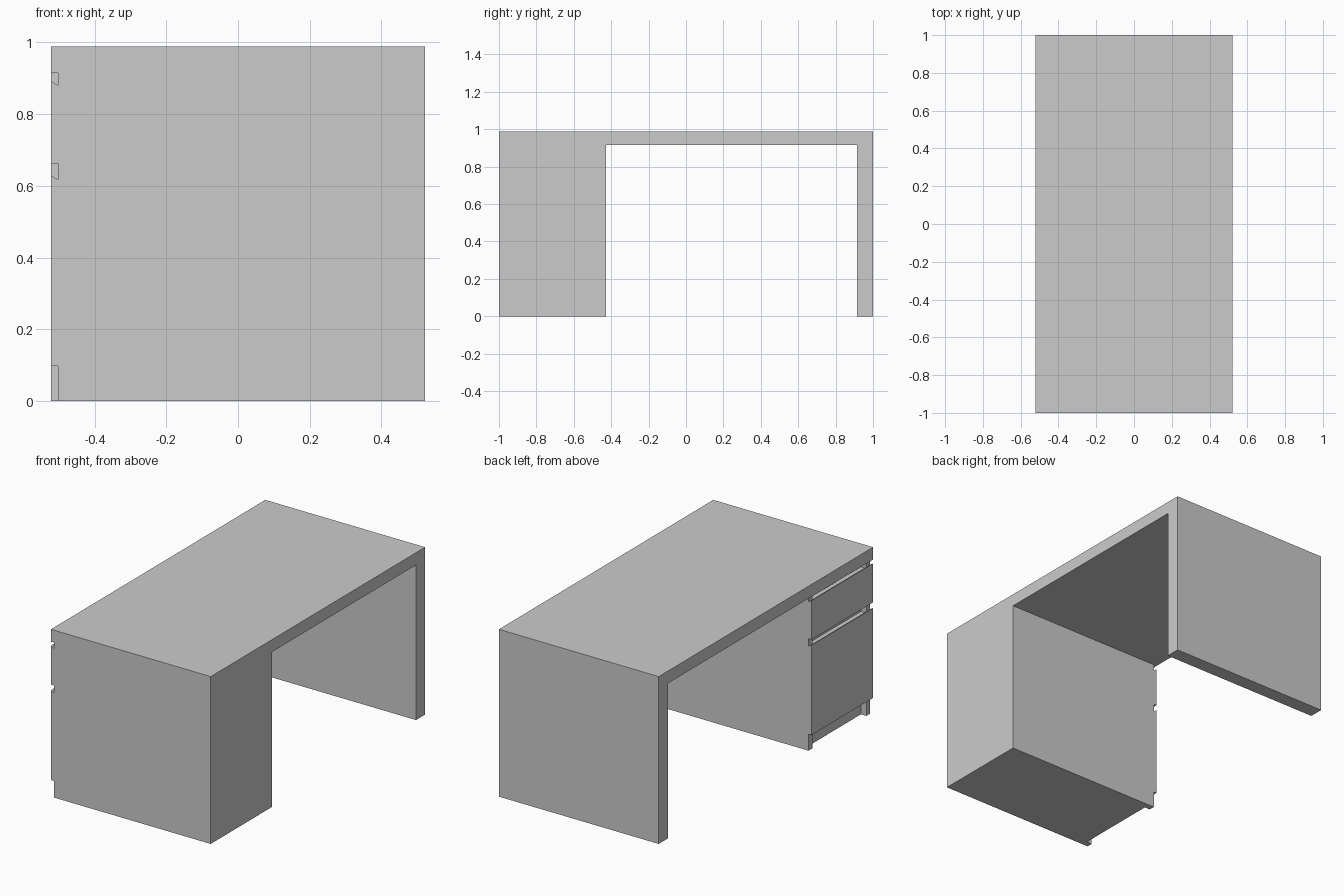
import bpy

if "Cube" in bpy.data.objects:
    bpy.data.objects.remove(bpy.data.objects["Cube"])

X = 0.522            # half depth of the desk
XF = -0.502          # plane behind the drawer fronts
XR = -0.467          # back of the finger and toe recesses
Y0, Y1 = -1.0, -0.427  # cabinet extent
TOP, UNDER = 0.988, 0.915
T = 0.035            # cabinet side thickness


def prism(name, profile, axis, lo, hi):
    """Extrude a 2D profile along x (profile in y,z) or y (profile in x,z)."""
    def point(p, d):
        return (d, p[0], p[1]) if axis == "x" else (p[0], d, p[1])
    n = len(profile)
    verts = [point(p, d) for d in (lo, hi) for p in profile]
    faces = [list(range(n)), list(range(2 * n - 1, n - 1, -1))]
    faces += [[i, i + n, (i + 1) % n + n, (i + 1) % n] for i in range(n)]
    # profiles run counter-clockwise; flip so that normals point outwards
    if axis == "x":
        faces = [f[::-1] for f in faces]
    mesh = bpy.data.meshes.new(name)
    mesh.from_pydata(verts, [], faces)
    obj = bpy.data.objects.new(name, mesh)
    bpy.context.collection.objects.link(obj)
    return obj


def rect(a0, a1, b0, b1):
    return [(a0, b0), (a1, b0), (a1, b1), (a0, b1)]


# desk top and end leg as one L-shaped slab
prism("top_and_leg",
      [(Y0, UNDER), (0.915, UNDER), (0.915, 0), (1, 0), (1, TOP), (Y0, TOP)],
      "x", -X, X)

# cabinet side panels
for name, y in (("cabinet_outer_side", Y0), ("cabinet_inner_side", Y1 - T)):
    prism(name, rect(XF, X, 0, UNDER), "y", y, y + T)

# cabinet core with toe recess and finger recesses above each drawer
prism("cabinet_core",
      [(XR, 0), (X, 0), (X, UNDER), (XR, UNDER), (XR, 0.87), (XF, 0.87),
       (XF, 0.662), (XR, 0.662), (XR, 0.607), (XF, 0.607), (XF, 0.098),
       (XR, 0.098)],
      "y", Y0 + T, Y1 - T)

# drawer fronts with a sloping finger grip along the top
for name, z0, z1 in (("lower_drawer_front", 0.098, 0.629),
                     ("upper_drawer_front", 0.662, 0.892)):
    prism(name, [(-X, z0), (XF, z0), (XF, z1 - 0.012), (-X, z1)], "y", Y0, Y1)
